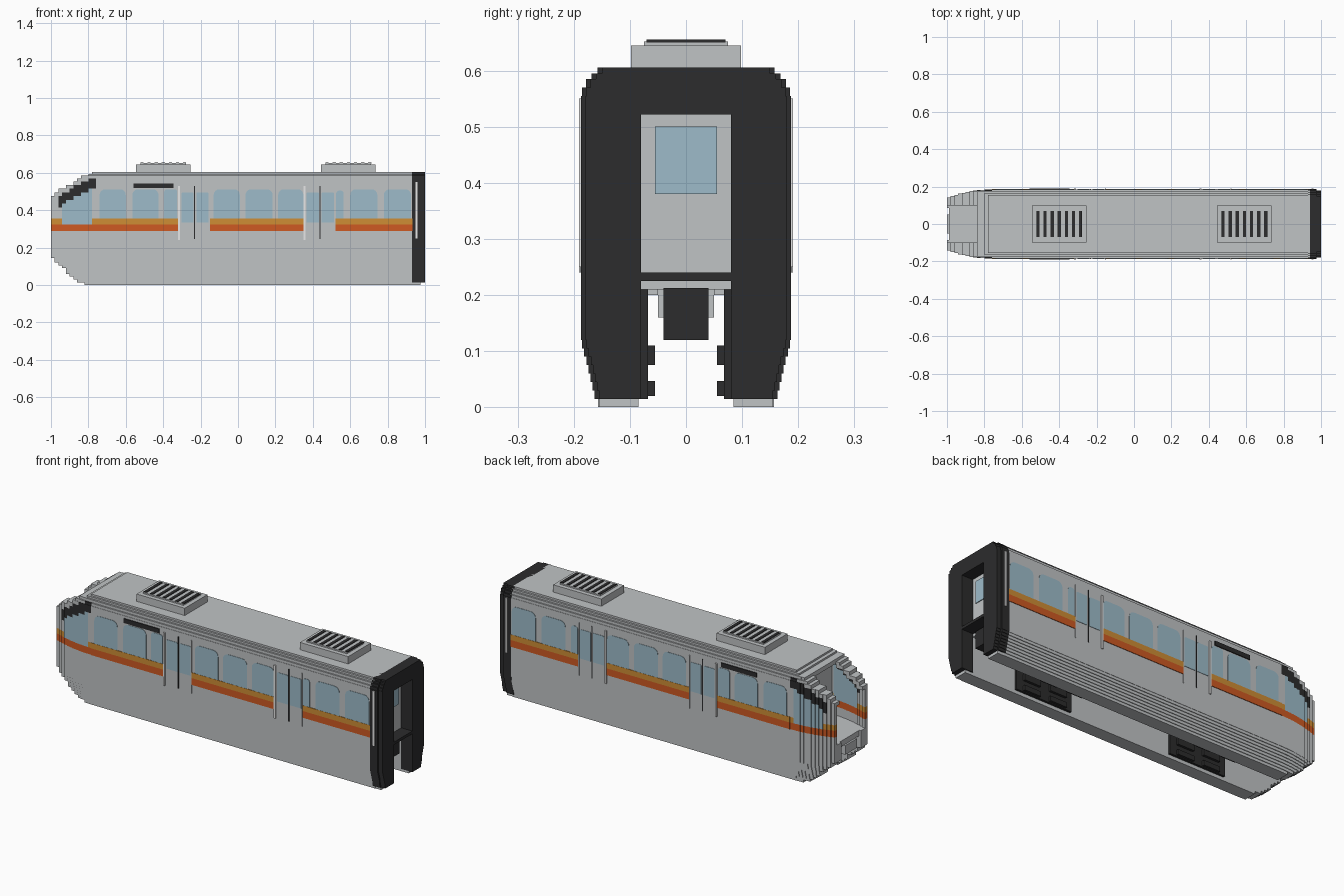
import bpy, bmesh, math

if "Cube" in bpy.data.objects:
    bpy.data.objects.remove(bpy.data.objects["Cube"])

def material(name, rgb):
    m = bpy.data.materials.new(name)
    m.diffuse_color = (*rgb, 1)
    m.use_nodes = True
    m.node_tree.nodes["Principled BSDF"].inputs["Base Color"].default_value = m.diffuse_color
    return m

MATS = [material("light grey", (.53, .55, .56)), material("black", (.025, .025, .026)),
        material("glass blue", (.34, .50, .59)), material("orange", (.62, .10, .016)),
        material("amber", (.62, .27, .035)), material("pale trim", (.8, .8, .8))]
GREY, BLACK, BLUE, ORANGE, AMBER, PALE = range(6)

def finish(name, bm, mat=None):
    bmesh.ops.recalc_face_normals(bm, faces=bm.faces[:])
    me = bpy.data.meshes.new(name)
    bm.to_mesh(me)
    bm.free()
    if mat is None:
        for m in MATS:
            me.materials.append(m)
    else:
        me.materials.append(MATS[mat])
    bpy.context.collection.objects.link(bpy.data.objects.new(name, me))

def add_box(bm, x0, x1, y0, y1, z0, z1):
    vs = bmesh.ops.create_cube(bm, size=1)["verts"]
    for v in vs:
        v.co = ((x0 + x1) / 2 + v.co.x * (x1 - x0), (y0 + y1) / 2 + v.co.y * (y1 - y0),
                (z0 + z1) / 2 + v.co.z * (z1 - z0))

def boxes(name, mat, *dims):
    bm = bmesh.new()
    for d in dims:
        add_box(bm, *d)
    finish(name, bm, mat)

def both_sides(name, mat, x0, x1, ya, yb, z0, z1):
    boxes(name, mat, (x0, x1, ya, yb, z0, z1), (x0, x1, -yb, -ya, z0, z1))

# heights of the stepped shell rows
ROWS = [.015 * i for i in range(9)] + [.145, .17, .19, .21, .24, .288, .325, .355]
ROWS += [.355 + .02 * i for i in range(1, 10)] + [.555, .57, .585, .595, .605]

def nose_t(x):
    return max(0, (-.76 - x) / .24)

def half_width(x, z):
    if z < .12:
        w = .155 + .03 * z / .12
    elif z > .55:
        w = .185 - .035 * ((z - .55) / .055) ** 2
    else:
        w = .185
    return w * (1 - .25 * nose_t(x) ** 2)

def top_z(x):
    return .605 - .135 * nose_t(x) ** 1.3

def bottom_z(x):
    return .17 * max(0, (-.8 - x) / .2) ** 1.6

def shell_slab(bm, x0, x1, rule, inner, zmin=0, shrink=0):
    """Two mirrored walls, made of stepped rows, between x0 and x1."""
    xm = (x0 + x1) / 2
    pts = []
    for a, b in zip(ROWS, ROWS[1:]):
        m = (a + b) / 2
        if max(bottom_z(xm), zmin) <= m <= top_z(xm):
            wo = half_width(xm, m) - shrink
            wi = min(inner(xm, m, wo), wo - .008)
            pts += [(wo, wi, a, m), (wo, wi, b, m)]
    for s in (1, -1):
        ring = [[bm.verts.new((x, s * y, z)) for x, y in ((x0, wo), (x1, wo), (x1, wi), (x0, wi))]
                for wo, wi, z, m in pts]
        bm.faces.new(ring[0])
        bm.faces.new(ring[-1])
        for i in range(len(ring) - 1):
            p, q, r, t = ring[i], ring[i + 1], pts[i], pts[i + 1]
            for k in range(4):
                n = (k + 1) % 4
                if r[2] == t[2] and (k in (1, 3) or r[k // 2] == t[k // 2]):
                    continue
                f = bm.faces.new((p[k], p[n], q[n], q[k]))
                f.material_index = rule(xm, (r[3] + t[3]) / 2 if r[2] != t[2] else r[3])
        bmesh.ops.remove_doubles(bm, verts=[v for c in ring for v in c], dist=1e-5)
    return pts[-1][2]

def wall_inner(x, z, w):
    if z < .24:
        return .085
    return .1 if z > min(.585, top_z(x) - .03) else w - .02

def nose_colour(x, z):
    if .288 < z < .325:
        return ORANGE
    if .325 < z < .355:
        return BLUE if -.94 < x < -.77 else AMBER
    if -.96 < x and top_z(x) - .085 < z < top_z(x) - .03:
        return BLACK
    if -.95 < x < -.77 and .355 < z < min(.515, top_z(x) - .08):
        return BLUE
    return GREY

# main body walls and roof
bm = bmesh.new()
shell_slab(bm, -.76, .94, lambda x, z: GREY, wall_inner)
finish("body_walls", bm)
boxes("roof", GREY, (-.76, .94, -.1, .1, .585, .605))
boxes("floor", GREY, (-.99, .93, -.09, .09, .21, .24))

# stepped nose with open windscreen
bm = bmesh.new()
for i in range(12):
    x = -1 + .02 * i
    top = shell_slab(bm, x, x + .02, nose_colour, wall_inner)
    if x > -.85:
        add_box(bm, x, x + .02, -.1, .1, top - .025, top)
finish("nose", bm)
boxes("nose_coupler_box", GREY, (-1, -.85, -.05, .05, .16, .21))
boxes("cab_bulkhead", GREY, (-.77, -.76, -.165, .165, .24, .585))

# black gangway end
bm = bmesh.new()
for a, b, s in ((.93, .975, 0), (.975, 1, .008)):
    shell_slab(bm, a, b, lambda x, z: BLACK, lambda x, z, w: .08, .015, s - .002)
for f in bm.faces:
    f.material_index = BLACK
finish("gangway_frame", bm)
boxes("gangway_header_and_sill", BLACK, (.93, 1, -.08, .08, .522, .605), (.93, 1, -.085, .085, .225, .24))
both_sides("skirt_foot", GREY, .93, .975, .085, .155, 0, .015)
boxes("end_door", GREY, (.92, .932, -.08, .08, .24, .522))
boxes("end_door_window", BLUE, (.932, .936, -.055, .055, .38, .5))
both_sides("gangway_trim", PALE, .95, .96, .186, .191, .25, .55)

# side stripes, interrupted by the doors
for a, b in ((-.76, -.315), (-.15, .355), (.52, .932)):
    both_sides("orange_stripe", ORANGE, a, b, .182, .188, .288, .325)
    both_sides("amber_stripe", AMBER, a, b, .182, .188, .325, .355)

def window(name, x0, x1, z0, z1, r):
    """Thin pane with rounded upper corners on both sides."""
    bm = bmesh.new()
    prof = [(x0, z0), (x1, z0)]
    for cx, start in ((x1 - r, 0), (x0 + r, 90)):
        for k in range(5):
            a = math.radians(start + 22.5 * k)
            prof.append((cx + r * math.cos(a), z1 - r + r * math.sin(a)))
    for y, d in ((.182, .005), (-.182, -.005)):
        f = bm.faces.new([bm.verts.new((x, y, z)) for x, z in prof])
        new = bmesh.ops.extrude_face_region(bm, geom=[f])["geom"]
        for v in new:
            if isinstance(v, bmesh.types.BMVert):
                v.co.y += d
    finish(name, bm, BLUE)

for a, b in ((-.74, -.6), (-.565, -.425), (-.13, .01), (.04, .185), (.215, .35), (.6, .745), (.78, .925)):
    window("side_window", a, b, .355, .512, .03)
window("small_window", -.395, -.325, .355, .512, .015)
window("small_window", .525, .565, .355, .505, .015)

# sliding doors
for x in (-.315, .355):
    for a in (.012, .092):
        window("door_window", x + a, x + a + .066, .335, .495, .006)
    both_sides("door_post", PALE, x - .005, x + .005, .182, .191, .24, .53)
    both_sides("door_seam", BLACK, x + .081, x + .086, .182, .188, .245, .53)
    both_sides("door_edge", GREY, x + .161, x + .166, .182, .189, .24, .53)

# destination panel
both_sides("side_panel", BLACK, -.56, -.345, .182, .19, .518, .542)

# roof units with slats
for x in (-.4, .59):
    boxes("roof_unit", GREY, (x - .146, x + .146, -.098, .098, .6, .645),
          (x - .122, x + .122, -.075, .075, .64, .652))
    boxes("roof_slats", BLACK, *[(x - .122 + .038 * i, x - .105 + .038 * i, -.07, .07, .65, .655) for i in range(7)])

# bogies and couplers in the underside channel
for x in (.5, -.45):
    both_sides("bogie_frame", BLACK, x - .17, x + .17, .068, .08, .015, .225)
    for z0, z1 in ((.02, .047), (.075, .11)):
        both_sides("bogie_lug", BLACK, x - .13, x - .03, .055, .07, z0, z1)
        both_sides("bogie_lug", BLACK, x + .03, x + .13, .055, .07, z0, z1)
    both_sides("bogie_hanger", GREY, x - .15, x + .15, .05, .085, .2, .212)
boxes("coupler", BLACK, (.72, .95, -.04, .04, .12, .212))
